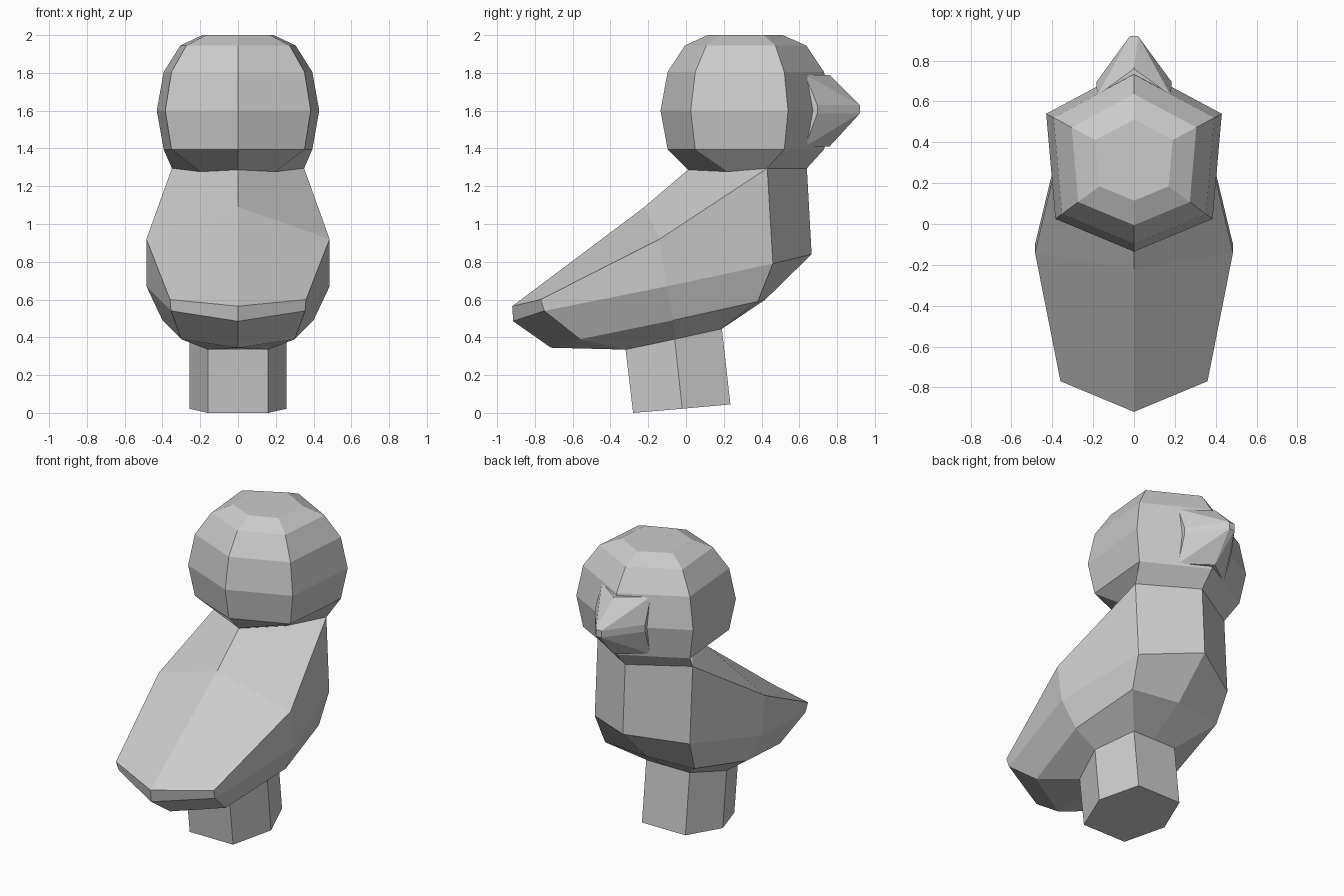
import bpy, bmesh

if "Cube" in bpy.data.objects:
    bpy.data.objects.remove(bpy.data.objects["Cube"])


def add_object(name, bm):
    bmesh.ops.remove_doubles(bm, verts=bm.verts, dist=0.001)
    bmesh.ops.recalc_face_normals(bm, faces=bm.faces)
    mesh = bpy.data.meshes.new(name)
    bm.to_mesh(mesh)
    bm.free()
    obj = bpy.data.objects.new(name, mesh)
    bpy.context.collection.objects.link(obj)
    return obj


def mirrored_loft(name, rows, extra=(), caps=()):
    """Skin right-half rows (x >= 0), add extra faces and row caps, mirror in x."""
    bm = bmesh.new()
    for sx in (1, -1):
        def face(pts):
            bm.faces.new([bm.verts.new((sx * x, y, z)) for x, y, z in pts])
        for a, b in zip(rows, rows[1:]):
            for i in range(len(a) - 1):
                face((a[i], a[i + 1], b[i + 1], b[i]))
        for pts in extra:
            face(pts)
        for k in caps:
            face(rows[k])
    return add_object(name, bm)


# body: rows run from the tail centre around the side to the chest centre
rim = [(0, -.92, .565), (.36, -.77, .60), (.485, -.14, .92), (.35, .43, 1.295), (0, .64, 1.295)]
flank = [(0, -.915, .485), (.355, -.75, .54), (.485, -.10, .67), (.35, .46, .79), (0, .665, .84)]
belly = [(0, -.715, .345), (.30, -.56, .39), (.40, -.07, .49), (.33, .38, .59), (0, .42, .60)]
leg_top = [(0, -.32, .335), (.16, -.32, .335), (.257, -.06, .39), (.16, .19, .445), (0, .19, .445)]
leg_foot = [(0, -.28, 0), (.16, -.28, 0), (.257, -.02, .022), (.16, .235, .045), (0, .235, .045)]
spine, nape = (0, -.22, 1.09), (0, .01, 1.287)
back = [(rim[0], rim[1], rim[2], spine), (spine, rim[2], rim[3], nape)]
mirrored_loft("body", [rim, flank, belly, leg_top], extra=back)

# hexagonal stand under the belly
mirrored_loft("leg", [leg_top, leg_foot], caps=(1,))

# head: six-sided outline scaled at each height
outline = [(0, -.445), (.385, -.285), (.43, .23), (0, .46)]
rings = [[(0, .01, 1.287), (.20, .22, 1.277), (.35, .43, 1.295), (0, .64, 1.295)]]
for z, s in ((1.395, .915), (1.6, 1), (1.805, .915), (1.945, .71), (2.0, .44)):
    rings.append([(x * s, .31 + y * s, z) for x, y in outline])
mirrored_loft("head", rings, caps=(0, -1))

# beak: broad base narrowing to a small blunt tip
bm = bmesh.new()
for base_z, tip_z in ((1.79, 1.63), (1.41, 1.585)):
    bm.verts.new((0, .76, base_z))
    for sx in (1, -1):
        bm.verts.new((sx * .18, .63, base_z))
        bm.verts.new((sx * .185, .695, tip_z))
        bm.verts.new((sx * .02, .92, tip_z))
bmesh.ops.convex_hull(bm, input=bm.verts)
add_object("beak", bm)
